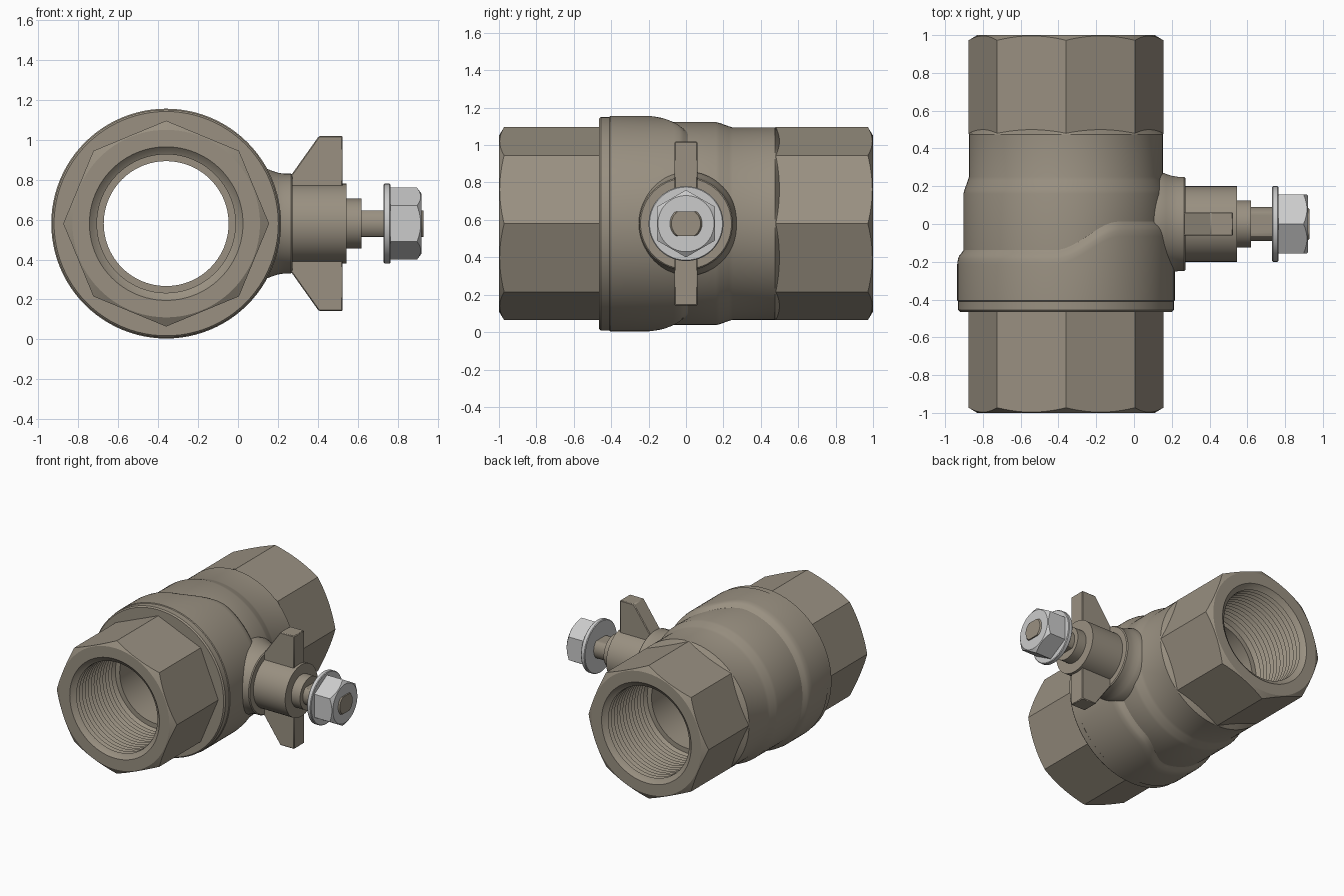
import bpy, bmesh
from math import sin, cos, pi, radians, degrees

if "Cube" in bpy.data.objects:
    bpy.data.objects.remove(bpy.data.objects["Cube"])

CX, CZ = -0.36, 0.58   # pipe axis position


def material(name, color):
    m = bpy.data.materials.new(name)
    m.diffuse_color = color
    m.use_nodes = True
    m.node_tree.nodes["Principled BSDF"].inputs["Base Color"].default_value = m.diffuse_color
    return m


BRASS = material("nickel_brass", (0.32, 0.28, 0.22, 1))
STEEL = material("zinc_steel", (0.62, 0.62, 0.63, 1))


def finish(name, bm, mat):
    bmesh.ops.recalc_face_normals(bm, faces=bm.faces)
    me = bpy.data.meshes.new(name)
    bm.to_mesh(me)
    bm.free()
    ob = bpy.data.objects.new(name, me)
    bpy.context.collection.objects.link(ob)
    me.materials.append(mat)
    bpy.ops.object.select_all(action='DESELECT')
    ob.select_set(True)
    bpy.context.view_layer.objects.active = ob
    bpy.ops.object.shade_smooth_by_angle(angle=radians(28))
    return ob


def loft(name, rings, place, mat, n=96, closed=False):
    """rings: (radius, axial) pairs; each is a number or a function of angle."""
    bm = bmesh.new()
    val = lambda v, t: v(t) if callable(v) else v
    loops = []
    for r, a in rings:
        loops.append([bm.verts.new(place(val(r, t), val(a, t), t))
                      for t in (2 * pi * i / n for i in range(n))])
    pairs = list(zip(loops, loops[1:]))
    if closed:
        pairs.append((loops[-1], loops[0]))
    else:
        bm.faces.new(loops[0])
        bm.faces.new(loops[-1])
    for p, q in pairs:
        for i in range(n):
            j = (i + 1) % n
            bm.faces.new((p[i], p[j], q[j], q[i]))
    return finish(name, bm, mat)


def along_y(r, a, t):
    return (CX + r * cos(t), a, CZ + r * sin(t))


def along_x(r, a, t):
    return (a, r * cos(t), CZ + r * sin(t))


def polygon(n, radius, offset=0.0):
    """Radius function of a regular n-gon with a corner at the offset angle."""
    step = 2 * pi / n
    return lambda t: radius * cos(step / 2) / cos((t - offset + 1e-9) % step - step / 2)


# --- valve body: threaded bore, octagon ends and stepped collar in one loft ---
octagon = polygon(8, 0.516)


def chamfer(sign):
    return lambda t: sign * (1 - (octagon(t) - 0.47) * 0.6)


def collar_edge(shift):
    # the collar reaches further back on the stem side, with an S-shaped step
    def f(t):
        ang = degrees(min(t, 2 * pi - t))
        s = min(max((96 - ang) / 36, 0), 1)
        return -0.15 + 0.15 * s * s * (3 - 2 * s) + shift
    return f


thread = [(0.385, 1.0), (0.365, 0.98)]
for i in range(13):
    y = 0.97 - 0.036 * i
    thread += [(0.347, y), (0.37, y - 0.018)]
thread += [(0.35, 0.49), (0.313, 0.49)]

rings = [(r, -y) for r, y in thread] + thread[::-1]
rings += [
    (0.47, 1.0), (octagon, chamfer(1)),
    (octagon, lambda t: 0.48 + (0.516 - octagon(t)) * 0.5), (0.514, 0.475),
    (0.514, 0.25), (0.52, 0.23), (0.538, 0.18), (0.543, 0.16),
    (0.543, collar_edge(0.012)), (0.55, collar_edge(0.0)),
    (0.564, collar_edge(-0.015)), (0.572, collar_edge(-0.035)),
    (0.576, collar_edge(-0.065)),
    (0.576, -0.405), (0.571, -0.41), (0.571, -0.455), (0.562, -0.465),
    (octagon, -0.465), (octagon, chamfer(-1)), (0.47, -1.0),
]
loft("valve_body", rings, along_y, BRASS, 96, closed=True)

# --- stem boss and gland on the side ---
loft("stem_boss", [
    (0.28, 0.02), (0.28, 0.13), (0.265, 0.17), (0.255, 0.20), (0.25, 0.23),
    (0.25, 0.265), (0.243, 0.272), (0.2, 0.272), (0.2, 0.545),
    (0.125, 0.545), (0.125, 0.62), (0.05, 0.62)], along_x, BRASS, 72)


# --- stem with two flats ---
def flatted(r):
    return lambda t: min(r, 0.066 / max(abs(sin(t)), 0.01))


loft("stem", [(flatted(0.09), 0.6), (flatted(0.09), 0.915), (flatted(0.078), 0.93)],
     along_x, BRASS, 72)

# --- flange washer and hex nut ---
loft("washer", [(0.195, 0.73), (0.2, 0.735), (0.2, 0.76), (0.195, 0.765)],
     along_x, STEEL, 72)
hexagon = polygon(6, 0.18, pi / 6)
loft("hex_nut", [(hexagon, 0.76),
                 (hexagon, lambda t: 0.92 - (hexagon(t) - 0.15) * 0.75),
                 (0.15, 0.92)], along_x, STEEL, 72)

# --- handle stop wings above and below the boss ---
for name, s in (("upper_wing", 1), ("lower_wing", -1)):
    bm = bmesh.new()
    outline = [(0.26, 0.15), (0.26, 0.235), (0.275, 0.255), (0.405, 0.438),
               (0.525, 0.438), (0.525, 0.15)]
    face = bm.faces.new([bm.verts.new((x, -0.062, CZ + s * z)) for x, z in outline])
    ext = bmesh.ops.extrude_face_region(bm, geom=[face])
    bmesh.ops.translate(bm, vec=(0, 0.124, 0),
                        verts=[v for v in ext["geom"] if isinstance(v, bmesh.types.BMVert)])
    wing = finish(name, bm, BRASS)
    bev = wing.modifiers.new("soft_edges", 'BEVEL')
    bev.width, bev.segments = 0.005, 1
